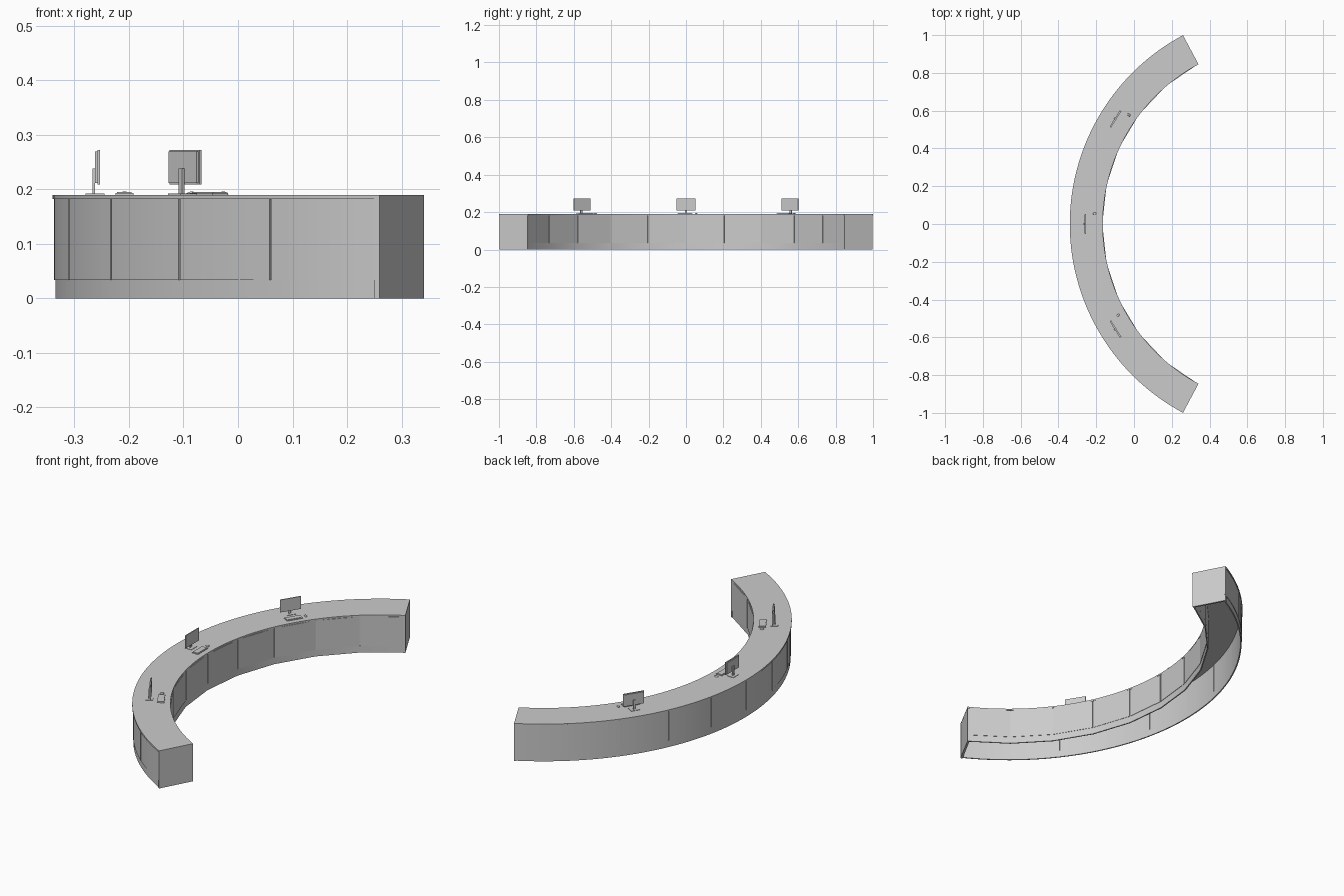
import bpy, bmesh, math
from mathutils import Matrix

if "Cube" in bpy.data.objects:
    bpy.data.objects.remove(bpy.data.objects["Cube"])

CX = 0.793                      # centre of the arc (y = 0)
END = math.radians(61.9)        # half sweep of the desk
N = 10                          # panels on each side
STEP = 2 * END / N
R_OUT, R_IN = 1.133, 0.9585

grey = bpy.data.materials.new("light_grey")
grey.diffuse_color = (0.6, 0.6, 0.6, 1)
grey.use_nodes = True
grey.node_tree.nodes["Principled BSDF"].inputs["Base Color"].default_value = grey.diffuse_color


def finish(bm, name, smooth=False):
    bmesh.ops.recalc_face_normals(bm, faces=bm.faces)
    me = bpy.data.meshes.new(name)
    bm.to_mesh(me)
    bm.free()
    me.materials.append(grey)
    ob = bpy.data.objects.new(name, me)
    bpy.context.scene.collection.objects.link(ob)
    if smooth:
        bpy.ops.object.select_all(action='DESELECT')
        ob.select_set(True)
        bpy.context.view_layer.objects.active = ob
        bpy.ops.object.shade_smooth_by_angle(angle=math.radians(30))
    return ob


def arc_block(bm, r0, r1, a0, a1, z0, z1, segs):
    """Curved bar of rectangular section; angle 0 points to -x."""
    rings = []
    for i in range(segs + 1):
        a = a0 + (a1 - a0) * i / segs
        rings.append([bm.verts.new((CX - r * math.cos(a), r * math.sin(a), z))
                      for r, z in ((r0, z0), (r1, z0), (r1, z1), (r0, z1))])
    for p, q in zip(rings, rings[1:]):
        for k in range(4):
            bm.faces.new((p[k], p[(k + 1) % 4], q[(k + 1) % 4], q[k]))
    bm.faces.new(rings[0])
    bm.faces.new(rings[-1][::-1])


# counter top
bm = bmesh.new()
arc_block(bm, R_IN, R_OUT, -END, END, 0.182, 0.19, 60)
finish(bm, "counter_top", True)

# curved walls: (name, face radius, inward thickness, segments per panel)
for name, r, t, segs in (("outer", R_OUT - 0.003, -0.008, 6),
                         ("inner", R_IN + 0.002, 0.008, 1)):
    d = math.copysign(0.002, t)
    gap = 0.002 / r

    def span(a, b):
        return min(a, b), max(a, b)

    # separate panels with narrow joints
    bm = bmesh.new()
    lo, hi = span(r, r + t)
    for i in range(N):
        a = -END + i * STEP
        arc_block(bm, lo, hi, a + (gap if i else 0),
                  a + STEP - (gap if i < N - 1 else 0), 0.034, 0.182, segs)
    finish(bm, name + "_panels", True)

    # slightly recessed plinth
    bm = bmesh.new()
    lo, hi = span(r + d, r + t)
    arc_block(bm, lo, hi, -END, END, 0, 0.034, segs * N)
    finish(bm, name + "_plinth", True)

    # backing strips in the joints
    bm = bmesh.new()
    lo, hi = span(r + 2 * d, r + t - d)
    for i in range(1, N):
        a = -END + i * STEP
        arc_block(bm, lo, hi, a - gap, a + gap, 0.034, 0.182, 1)
    finish(bm, name + "_joint_strips")

# end panels
for name, s in (("front", -1), ("back", 1)):
    bm = bmesh.new()
    arc_block(bm, R_IN + 0.001, R_OUT - 0.001, s * (END - 0.01), s * (END - 0.0003), 0, 0.182, 1)
    finish(bm, name + "_end_panel")


def boxes(name, place, parts):
    """One object from boxes given as x0, x1, y0, y1, z0, z1."""
    bm = bmesh.new()
    for x0, x1, y0, y1, z0, z1 in parts:
        m = Matrix.Translation(((x0 + x1) / 2, (y0 + y1) / 2, (z0 + z1) / 2))
        m = m @ Matrix.Diagonal((x1 - x0, y1 - y0, z1 - z0, 1))
        bmesh.ops.create_cube(bm, size=1, matrix=m)
    finish(bm, name).matrix_world = place


# three work places, local x towards the sitter, local y to the right hand
for label, deg in (("front", -32), ("middle", 0), ("back", 32)):
    a = math.radians(deg)
    place = Matrix.Translation((CX - 1.051 * math.cos(a), 1.051 * math.sin(a), 0.19))
    place = place @ Matrix.Rotation(-a, 4, 'Z')
    boxes(label + "_monitor", place, [
        (0.0, 0.005, -0.052, 0.052, 0.019, 0.082),
        (-0.004, 0.0, -0.049, 0.049, 0.022, 0.079)])
    boxes(label + "_monitor_stand", place, [
        (-0.009, -0.004, -0.006, 0.006, 0.002, 0.048),
        (-0.022, 0.013, -0.022, 0.022, 0.0, 0.002)])
    boxes(label + "_keyboard", place, [
        (0.033, 0.066, -0.045, 0.035, 0.0, 0.003),
        (0.036, 0.063, -0.042, 0.032, 0.003, 0.005)])
    # mouse
    bm = bmesh.new()
    m = place @ Matrix.Translation((0.05, 0.055, 0.001)) @ Matrix.Diagonal((0.01, 0.006, 0.005, 1))
    bmesh.ops.create_uvsphere(bm, u_segments=12, v_segments=8, radius=1, matrix=m)
    bmesh.ops.bisect_plane(bm, geom=bm.verts[:] + bm.edges[:] + bm.faces[:],
                           plane_co=(0, 0, 0.19), plane_no=(0, 0, 1), clear_inner=True)
    finish(bm, label + "_mouse", True)
